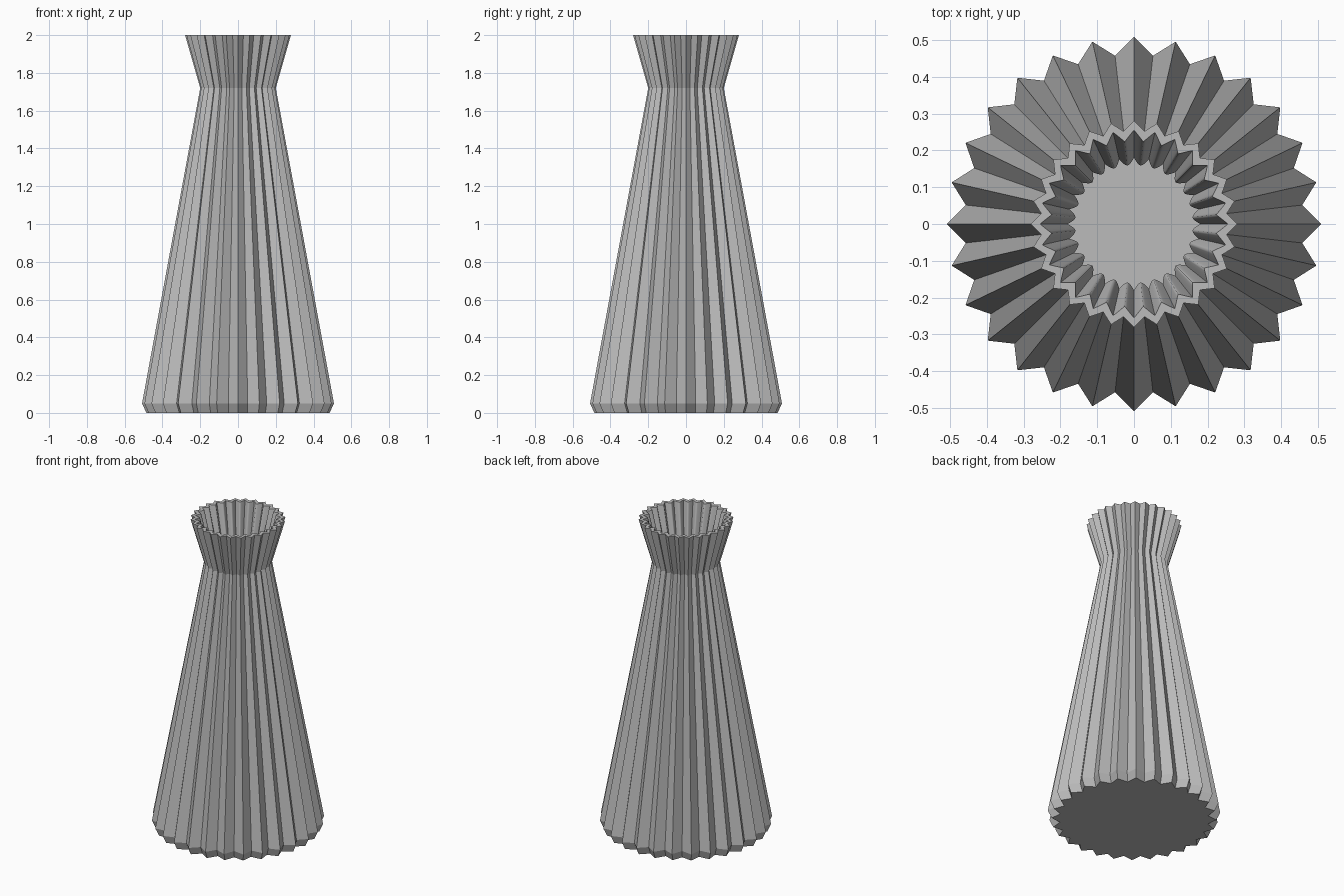
import bpy, bmesh, math

cube = bpy.data.objects.get("Cube")
if cube:
    bpy.data.objects.remove(cube, do_unlink=True)

PLEATS = 28
HALVES = PLEATS * 2      # flat pleat faces around the vase
STEPS = 4                # inner wall segments per pleat face

grey = bpy.data.materials.new("plain_grey")
grey.use_nodes = True
colour = (0.5, 0.5, 0.5, 1)
grey.diffuse_color = colour
grey.node_tree.nodes["Principled BSDF"].inputs["Base Color"].default_value = colour

bm = bmesh.new()


def ring(z, tip, valley, steps, power=1.0):
    """Zigzag ring; a power above one rounds the inward ribs."""
    verts = []
    for i in range(HALVES * steps):
        phase = (i / steps) % 2
        t = abs(1 - phase)           # one at the tip, zero in the valley
        r = valley + (tip - valley) * t ** power
        a = math.tau * i / (HALVES * steps)
        verts.append(bm.verts.new((r * math.cos(a), r * math.sin(a), z)))
    return verts


def skin(rings, smooth):
    for low, high in zip(rings, rings[1:]):
        n = len(low)
        for i in range(n):
            j = (i + 1) % n
            bm.faces.new((low[i], low[j], high[j], high[i])).smooth = smooth


# Pleated outer wall: foot, widest line, neck, lip
outer = [ring(z, r, r * 0.905, 1)
         for z, r in ((0, 0.485), (0.05, 0.508), (1.72, 0.2), (2, 0.28))]
skin(outer, False)
bm.faces.new(outer[0][::-1])

# Ribbed inner wall, from the lip down to the floor
inner = [ring(2, 0.255, 0.225, STEPS, 1.1),
         ring(1.72, 0.18, 0.16, STEPS, 1.8),
         ring(0.05, 0.475, 0.435, STEPS, 1.3),
         ring(0.03, 0.465, 0.425, STEPS, 1.3)]
skin(inner, True)
bm.faces.new(inner[-1])

# Flat lip joining the two walls
lip_out, lip_in = outer[-1], inner[0]
for h in range(HALVES):
    inside = [lip_in[(h * STEPS + k) % len(lip_in)] for k in range(STEPS, -1, -1)]
    bm.faces.new([lip_out[h], lip_out[(h + 1) % HALVES]] + inside)

# Crisp grooves, neck line and rims on the inside
for loop in inner:
    for i, v in enumerate(loop):
        for e in v.link_edges:
            other = e.other_vert(v)
            level = abs(other.co.z - v.co.z) < 1e-5
            if level or i % (2 * STEPS) == 0:
                e.smooth = False

mesh = bpy.data.meshes.new("pleated_vase")
bm.to_mesh(mesh)
bm.free()
mesh.materials.append(grey)
vase = bpy.data.objects.new("pleated_vase", mesh)
bpy.context.collection.objects.link(vase)
